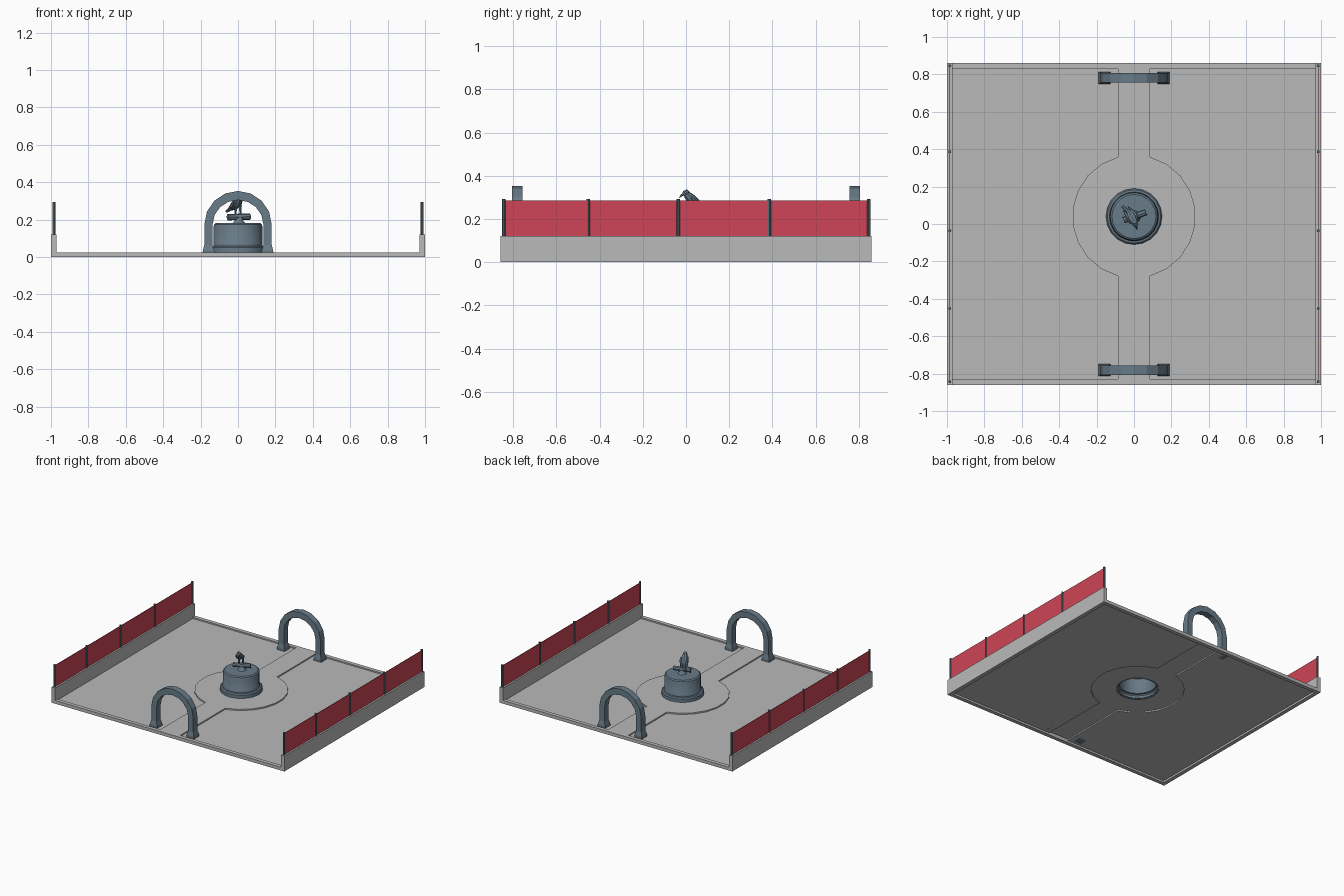
import bpy, bmesh, math
from mathutils import Vector

if "Cube" in bpy.data.objects:
    bpy.data.objects.remove(bpy.data.objects["Cube"])


def material(name, rgb):
    m = bpy.data.materials.new(name)
    m.diffuse_color = (*rgb, 1)
    m.use_nodes = True
    m.node_tree.nodes["Principled BSDF"].inputs["Base Color"].default_value = m.diffuse_color
    return m


STONE = material("pale_grey_stone", (0.49, 0.49, 0.49))
SLATE = material("blue_grey_slate", (0.14, 0.20, 0.25))
POST = material("dark_slate_metal", (0.10, 0.145, 0.18))
RED = material("red_panel", (0.62, 0.06, 0.095))


def finish(name, bm, mat, smooth=False, fix=True):
    if fix:
        bmesh.ops.recalc_face_normals(bm, faces=bm.faces)
    me = bpy.data.meshes.new(name)
    bm.to_mesh(me)
    bm.free()
    me.materials.append(mat)
    ob = bpy.data.objects.new(name, me)
    bpy.context.collection.objects.link(ob)
    if smooth:
        for p in me.polygons:
            p.use_smooth = True
        me.set_sharp_from_angle(angle=math.radians(35))
    return ob


def box(name, lo, hi, mat):
    bm = bmesh.new()
    bmesh.ops.create_cube(bm, size=1)
    for v in bm.verts:
        v.co = [lo[i] + (v.co[i] + 0.5) * (hi[i] - lo[i]) for i in range(3)]
    return finish(name, bm, mat)


def tube(name, path, radii, mat, n=8):
    """Closed tapering tube through a few points."""
    bm = bmesh.new()
    pts = [Vector(p) for p in path]
    rings = []
    for i, p in enumerate(pts):
        d = (pts[min(i + 1, len(pts) - 1)] - pts[max(i - 1, 0)]).normalized()
        ref = Vector((0, 0, 1)) if abs(d.z) < 0.9 else Vector((1, 0, 0))
        a = d.cross(ref).normalized()
        b = d.cross(a)
        rings.append([bm.verts.new(p + radii[i] * (a * math.cos(t) + b * math.sin(t)))
                      for t in (2 * math.pi * k / n for k in range(n))])
    for r, s in zip(rings, rings[1:]):
        for k in range(n):
            bm.faces.new((r[k], r[(k + 1) % n], s[(k + 1) % n], s[k]))
    bm.faces.new(rings[0])
    bm.faces.new(rings[-1])
    return finish(name, bm, mat, True)


# Raised path with round plaza, and the lower floor either side of it
CY, R, HOLE, PW, FY = 0.04, 0.33, 0.14, 0.085, 0.83
LOW, HIGH = 0.015, 0.025
a0 = math.asin(PW / R)
floor_bm, path_bm = bmesh.new(), bmesh.new()
for s in (-1, 1):
    arc = [-math.pi / 2 + a0 + (math.pi - 2 * a0) * k / 9 for k in range(10)]
    edge = [(s * PW, -FY)] + [(s * R * math.cos(t), CY + R * math.sin(t)) for t in arc] + [(s * PW, FY)]
    hole = [(s * HOLE * math.cos(t), CY + HOLE * math.sin(t))
            for t in (math.pi / 2 - math.pi * k / 10 for k in range(11))]

    def flat(bm, pts, z):
        f = bm.faces.new([bm.verts.new((x, y, z)) for x, y in pts])
        f.normal_update()
        if f.normal.z < 0:
            f.normal_flip()

    flat(floor_bm, edge + [(s * 0.97, FY), (s * 0.97, -FY)], LOW)
    flat(path_bm, edge + [(0, FY)] + hole + [(0, -FY)], HIGH)
    for p, q in zip(edge, edge[1:]):
        quad = [path_bm.verts.new((*c, z)) for c, z in ((p, LOW), (q, LOW), (q, HIGH), (p, HIGH))]
        path_bm.faces.new(quad if s > 0 else quad[::-1])
finish("floor", floor_bm, STONE, fix=False)
finish("raised_path", path_bm, STONE, fix=False)

# Low kerbs front and back
for s, n in ((-1, "front"), (1, "back")):
    box(n + "_kerb", (-0.97, min(s * 0.83, s * 0.86), 0), (0.97, max(s * 0.83, s * 0.86), HIGH), STONE)

# Side walls with posts and red panels
for s, n in ((-1, "left"), (1, "right")):
    xs = sorted((s * 0.97, s))
    box(n + "_wall", (xs[0], -0.86, 0), (xs[1], 0.86, 0.12), STONE)
    x = s * 0.985
    box(n + "_panel", (x - 0.002, -0.842, 0.12), (x + 0.002, 0.842, 0.285), RED)
    for i, y in enumerate((-0.843, -0.452, -0.036, 0.386, 0.846)):
        tube(f"{n}_post_{i + 1}", [(x, y, 0.118), (x, y, 0.293)], [0.008, 0.008], POST)


# Arches: swept rectangular section with wider feet
def arch(name, y):
    # (inner x, inner z, outer x, outer z, half depth) for each section
    half = [(0.125, LOW, 0.19, LOW, 0.032), (0.127, 0.035, 0.188, 0.035, 0.032),
            (0.136, 0.065, 0.18, 0.065, 0.025)]
    sec = list(half)
    for k in range(9):
        c, s = math.cos(math.pi * k / 8), math.sin(math.pi * k / 8)
        sec.append((0.136 * c, 0.173 + 0.132 * s, 0.18 * c, 0.173 + 0.18 * s, 0.025))
    sec += [(-a, b, -c, d, e) for a, b, c, d, e in reversed(half)]
    bm = bmesh.new()
    rings = [[bm.verts.new(v) for v in ((a, y - e, b), (c, y - e, d), (c, y + e, d), (a, y + e, b))]
             for a, b, c, d, e in sec]
    for r, q in zip(rings, rings[1:]):
        for k in range(4):
            bm.faces.new((r[k], r[(k + 1) % 4], q[(k + 1) % 4], q[k]))
    bm.faces.new(rings[0])
    bm.faces.new(rings[-1])
    finish(name, bm, SLATE)


arch("front_arch", -0.781)
arch("back_arch", 0.781)

# Round plinth, open underneath
bm = bmesh.new()
N = 20
prof = [(0.15, 0.02), (0.15, 0.05), (0.143, 0.058), (0.132, 0.06), (0.132, 0.075),
        (0.13, 0.078), (0.13, 0.165), (0.127, 0.175), (0.118, 0.182)]
rings = [[bm.verts.new((r * math.cos(2 * math.pi * k / N), CY + r * math.sin(2 * math.pi * k / N), z))
          for k in range(N)] for r, z in prof]
for r, q in zip(rings, rings[1:]):
    for k in range(N):
        bm.faces.new((r[k], r[(k + 1) % N], q[(k + 1) % N], q[k]))
bm.faces.new(rings[-1])
finish("plinth", bm, SLATE, True, fix=False)

# Perch: stub and log
tube("perch_stub", [(0.005, CY, 0.18), (0.005, CY, 0.19), (0.005, CY, 0.215)], [0.035, 0.024, 0.018], SLATE)
tube("perch_log", [(-0.055, 0.02, 0.213), (0.064, 0.063, 0.216)], [0.017, 0.017], SLATE)

# Bird: body with head, beak, tail, wings and legs
tube("bird_body", [(-0.035, 0.075, 0.258), (-0.018, 0.05, 0.272), (-0.005, 0.025, 0.29),
                   (0.003, 0.008, 0.308), (0.006, -0.004, 0.322)],
     [0.008, 0.021, 0.025, 0.019, 0.011], SLATE)
tube("bird_head", [(0.001, 0.016, 0.32), (0.004, 0.006, 0.322), (0.009, -0.008, 0.317), (0.011, -0.014, 0.313)],
     [0.006, 0.015, 0.013, 0.006], SLATE)
tube("bird_beak", [(0.01, -0.01, 0.315), (0.014, -0.022, 0.308), (0.016, -0.032, 0.297)],
     [0.008, 0.005, 0.001], SLATE, 6)
tube("bird_tail", [(-0.02, 0.055, 0.268), (-0.062, 0.095, 0.243)], [0.011, 0.007], SLATE, 6)
for s, n in ((-1, "left"), (1, "right")):
    ox, oy = s * 0.018, s * 0.01
    tube(n + "_wing", [(ox, 0.015 + oy, 0.3), (ox - 0.01, 0.04 + oy, 0.28), (ox * 0.7 - 0.045, 0.085 + oy, 0.25)],
         [0.007, 0.013, 0.002], SLATE, 6)
    tube(n + "_leg", [(ox * 0.7, 0.035 + oy * 0.7, 0.275), (ox * 0.7, 0.038 + oy * 0.7, 0.222)],
         [0.009, 0.005], SLATE, 6)
